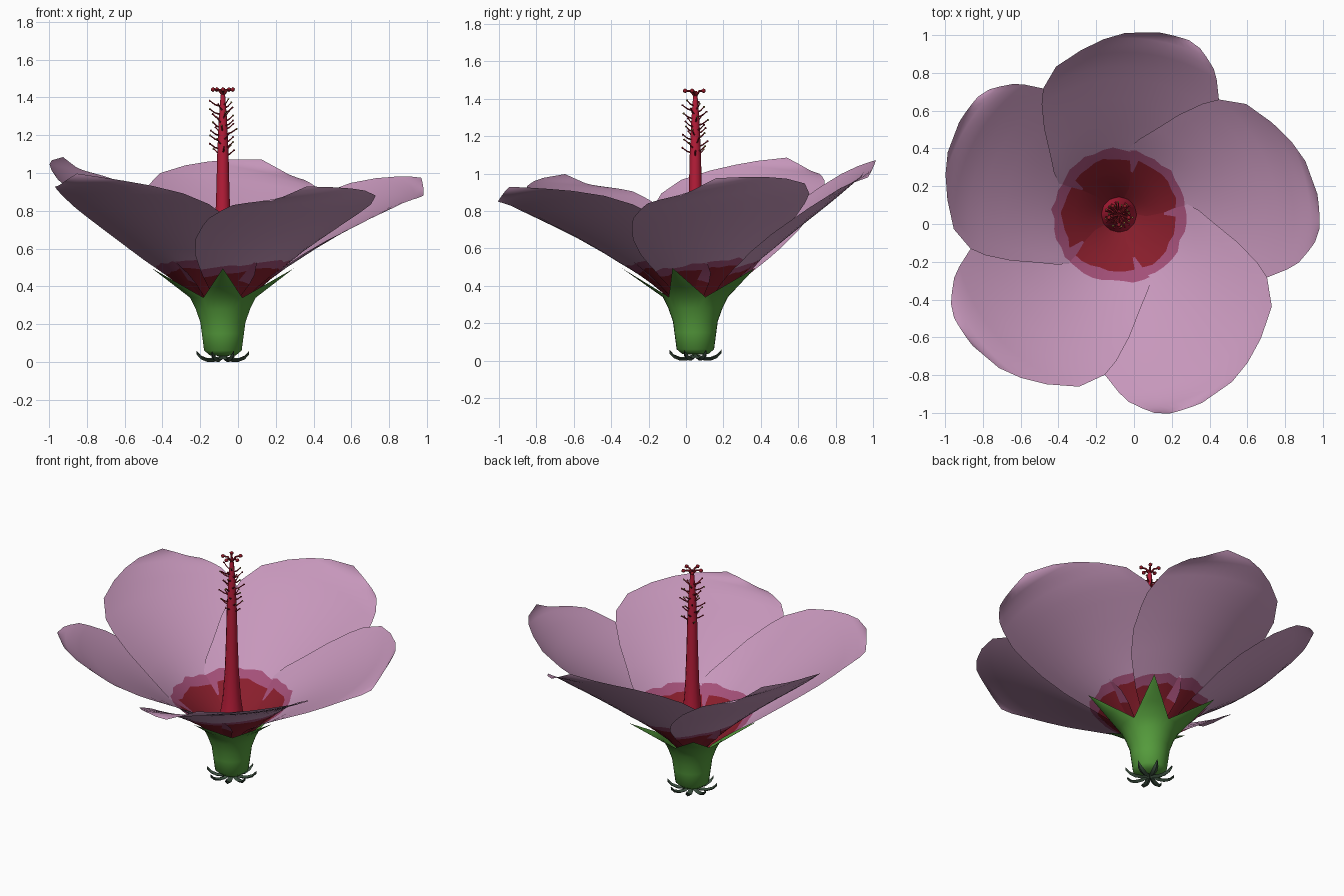
import bpy, bmesh, math, random
from math import cos, sin, radians, pi
from mathutils import Vector

random.seed(4)
if "Cube" in bpy.data.objects:
    bpy.data.objects.remove(bpy.data.objects["Cube"])
CENTRE = Vector((-0.08, 0.05, 0))


def material(name, rgb):
    m = bpy.data.materials.new(name)
    m.use_nodes = True
    m.diffuse_color = (*rgb, 1)
    node = m.node_tree.nodes["Principled BSDF"]
    node.inputs["Base Color"].default_value = (*rgb, 1)
    node.inputs["Roughness"].default_value = 0.8
    return m


PINK = material("petal pink", (0.57, 0.31, 0.50))
BAND = material("throat magenta", (0.37, 0.08, 0.19))
THROAT = material("throat red", (0.25, 0.013, 0.025))
RED = material("column red", (0.47, 0.012, 0.04))
DARK_RED = material("stigma red", (0.28, 0.01, 0.02))
OLIVE = material("anther yellow", (0.35, 0.26, 0.06))
GREEN = material("calyx green", (0.09, 0.33, 0.045))
DARK_GREEN = material("bract green", (0.045, 0.08, 0.05))


def polar(r, a, z):
    return Vector((r * cos(a), r * sin(a), z))


def lerp_table(table, x):
    for (x0, y0), (x1, y1) in zip(table, table[1:]):
        if x <= x1:
            return y0 + (y1 - y0) * (x - x0) / (x1 - x0)
    return table[-1][1]


def grid(bm, rows, closed=False, mat=lambda row, col: 0):
    """Skin rows of points with quads."""
    vs = [[bm.verts.new(p + CENTRE) for p in row] for row in rows]
    for i, (a, b) in enumerate(zip(vs, vs[1:])):
        n = len(a)
        for j in range(n if closed else n - 1):
            k = (j + 1) % n
            bm.faces.new((a[j], a[k], b[k], b[j])).material_index = mat(i, j)


def tube(bm, points, radii, sides=5):
    """Round tube along a path, tapering by radii."""
    rows = []
    for i, p in enumerate(points):
        d = points[min(i + 1, len(points) - 1)] - points[max(i - 1, 0)]
        q = d.to_track_quat('Z', 'Y')
        rows.append([p + q @ polar(radii[i], 2 * pi * j / sides, 0)
                     for j in range(sides)])
    grid(bm, rows, True)


def blob(bm, p, radius, index):
    res = bmesh.ops.create_icosphere(bm, subdivisions=1, radius=radius)
    bmesh.ops.translate(bm, verts=res["verts"], vec=p + CENTRE)
    for f in {f for v in res["verts"] for f in v.link_faces}:
        f.material_index = index


def finish(bm, name, mats, angle=60):
    bmesh.ops.remove_doubles(bm, verts=bm.verts, dist=0.0005)
    bmesh.ops.recalc_face_normals(bm, faces=bm.faces)
    me = bpy.data.meshes.new(name)
    bm.to_mesh(me)
    bm.free()
    for m in mats:
        me.materials.append(m)
    ob = bpy.data.objects.new(name, me)
    bpy.context.collection.objects.link(ob)
    bpy.ops.object.select_all(action='DESELECT')
    ob.select_set(True)
    bpy.context.view_layer.objects.active = ob
    bpy.ops.object.shade_smooth_by_angle(angle=radians(angle))


# Petals: radius, clockwise edge and counterclockwise edge in degrees
OUTLINE = [(0.06, -40, 62), (0.15, -46, 78), (0.24, -48, 80), (0.31, -48, 78),
           (0.36, -47, 73), (0.43, -46, 65), (0.51, -45, 57), (0.65, -41, 49),
           (0.78, -36, 43), (0.86, -33, 39), (0.95, -28, 31), (1.0, -25, 21),
           (1.04, -21, 13), (1.07, -18, 6), (1.09, -14, -4)]
RISE = [(0, 0.18), (0.06, 0.25), (0.15, 0.36), (0.26, 0.46), (0.37, 0.545),
        (0.51, 0.64), (0.65, 0.73), (0.85, 0.85), (1.0, 0.94), (1.1, 0.975)]
COLS = 14


def petal_colour(row, col):
    if row < 2 or (row == 2 and col < COLS - 2):
        return 2
    return 1 if row < 4 and (row < 3 or col < COLS or row == 3) else 0


for n, label in enumerate(("front_left", "right", "back", "left_side", "front_right")):
    mid = radians(-62 + 72 * n)
    rows = []
    for i, (r0, cw, ccw) in enumerate(OUTLINE):
        row = []
        for j in range(COLS + 1):
            s = j / COLS
            th = radians(cw + (ccw - cw) * s)
            # ragged edge on the coloured throat
            r = r0 + (random.uniform(-0.012, 0.012) if i in (3, 4) else 0)
            z = lerp_table(RISE, r * max(cos(th), 0.1) ** 0.15)
            # each petal climbs over its counterclockwise neighbour
            z += 0.08 * (s - 0.5) * min(1, r * 2.4)
            # the whole bloom leans towards the front left
            lean = cos(mid + th - radians(122))
            z += 0.07 * r * r * lean
            r *= 1 - (0.055 + 0.055 * lean) * min(1, r)
            row.append(polar(r, mid + th, z))
        rows.append(row)
    bm = bmesh.new()
    grid(bm, rows, mat=petal_colour)
    finish(bm, "petal_" + label, (PINK, BAND, THROAT), 80)

# Calyx: cup with five pointed sepals
bm = bmesh.new()
SIDES = 30
angles = [2 * pi * j / SIDES - pi / 2 for j in range(SIDES)]
cup = [(0.002, 0.03), (0.07, 0.035), (0.1, 0.06), (0.112, 0.15),
       (0.12, 0.21), (0.145, 0.28), (0.175, 0.34)]
grid(bm, [[polar(r, a, z) for a in angles] for r, z in cup], True)
for n in range(5):
    mid = -pi / 2 + n * 2 * pi / 5
    tip = polar(0.395, mid, 0.495)
    base = [polar(0.175, mid + 2 * pi * k / SIDES, 0.34) for k in range(-3, 4)]
    grid(bm, [[p.lerp(tip, t) for p in base] for t in (0, 0.35, 0.7, 1)])
bmesh.ops.dissolve_degenerate(bm, edges=bm.edges, dist=0.0005)
finish(bm, "calyx", (GREEN,))

# Bracts: thin curling leaves round the foot
bm = bmesh.new()
path = [(0.0, 0.03, 0.012), (0.05, 0.012, 0.016), (0.09, 0.012, 0.018),
        (0.125, 0.025, 0.014), (0.15, 0.05, 0.002)]
for n in range(8):
    a = 2 * pi * (n + 0.5) / 8
    side = polar(1, a + pi / 2, 0)
    leaf = [[polar(r, a, z) - side * w, polar(r, a, z + 0.008),
             polar(r, a, z) + side * w, polar(r, a, z - 0.012)] for r, z, w in path]
    grid(bm, leaf, True)
finish(bm, "bracts", (DARK_GREEN,))

# Central column
bm = bmesh.new()
column = [(0.1, 0.26), (0.075, 0.38), (0.055, 0.52), (0.042, 0.7), (0.035, 0.9),
          (0.03, 1.1), (0.022, 1.28), (0.013, 1.4), (0.008, 1.44)]
tube(bm, [Vector((0, 0, z)) for r, z in column], [r for r, z in column], 12)
finish(bm, "stamen_column", (RED,))

# Stamens: short upturned filaments with tiny anthers
bm = bmesh.new()
for n in range(32):
    a = n * 2.4
    z = 1.09 + 0.28 * n / 32
    reach = random.uniform(0.05, 0.075)
    pts = [polar(0.01, a, z), polar(reach * 0.6, a, z + 0.01), polar(reach, a, z + 0.03)]
    tube(bm, pts, (0.005, 0.004, 0.003), 4)
    blob(bm, pts[-1], 0.006, n % 2)
finish(bm, "stamens", (DARK_RED, OLIVE))

# Stigma: five arms with round pads
bm = bmesh.new()
for n in range(5):
    a = -pi / 2 + n * 2 * pi / 5
    pts = [polar(0, a, 1.41), polar(0.025, a, 1.44), polar(0.055, a, 1.442)]
    tube(bm, pts, (0.007, 0.006, 0.005), 5)
    blob(bm, pts[-1], 0.013, 0)
finish(bm, "stigma", (DARK_RED,))
